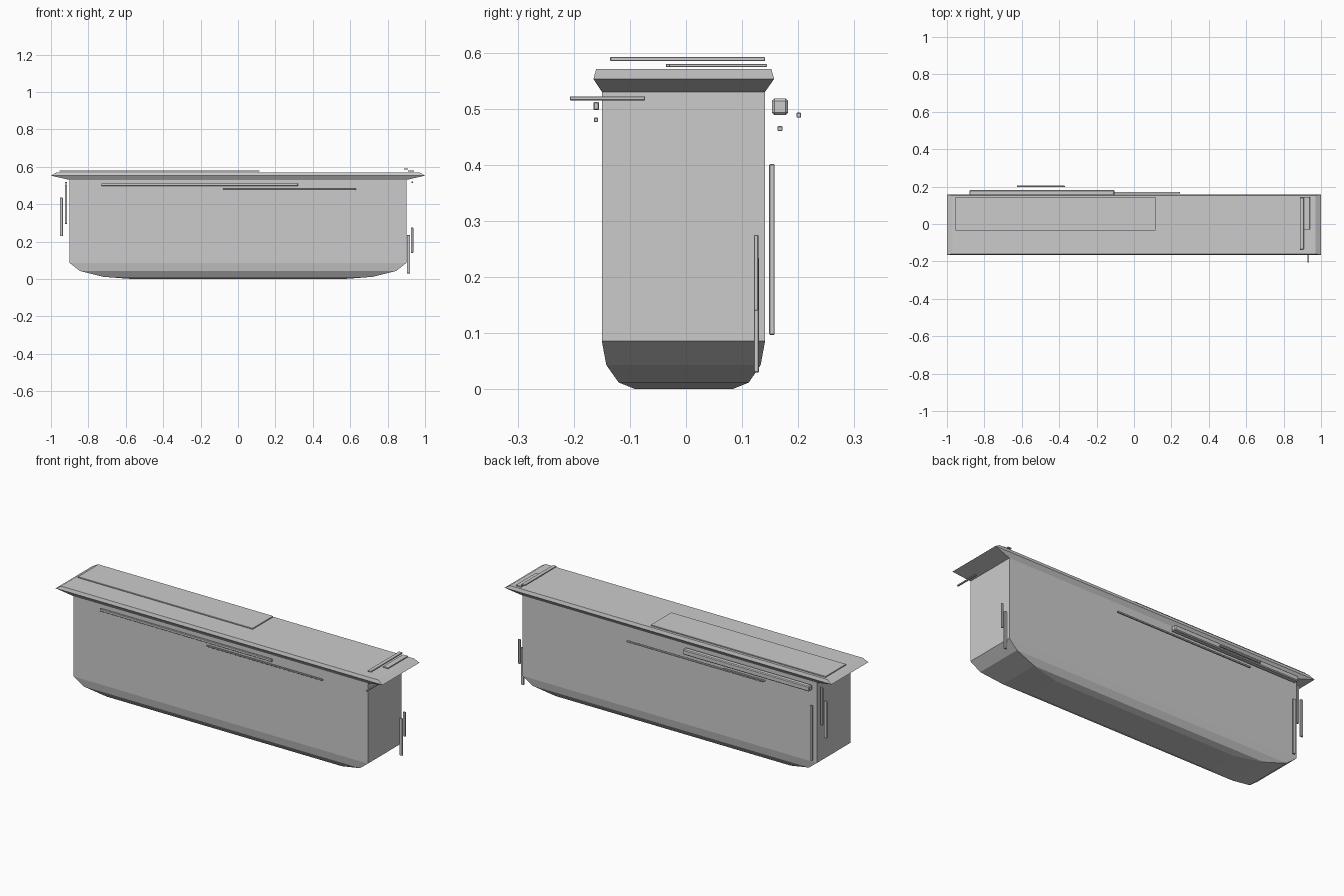
import bpy, bmesh

if "Cube" in bpy.data.objects:
    bpy.data.objects.remove(bpy.data.objects["Cube"])


def finish(name, bm):
    bmesh.ops.recalc_face_normals(bm, faces=bm.faces)
    mesh = bpy.data.meshes.new(name)
    bm.to_mesh(mesh)
    bm.free()
    obj = bpy.data.objects.new(name, mesh)
    bpy.context.collection.objects.link(obj)
    return obj


def loft(name, layers):
    """Stack rectangles (half_x, y_min, y_max, z) into a closed solid."""
    bm = bmesh.new()
    rings = [[bm.verts.new(p) for p in
              ((-hx, y0, z), (hx, y0, z), (hx, y1, z), (-hx, y1, z))]
             for hx, y0, y1, z in layers]
    for a, b in zip(rings, rings[1:]):
        for i in range(4):
            j = (i + 1) % 4
            bm.faces.new((a[i], a[j], b[j], b[i]))
    bm.faces.new(rings[0][::-1])
    bm.faces.new(rings[-1])
    return finish(name, bm)


def strip(name, xs, ys, zs):
    """Thin box spanning the given ranges, with small chamfers."""
    bm = bmesh.new()
    bmesh.ops.create_cube(bm, size=1)
    for v in bm.verts:
        v.co = [(r[0] + r[1]) / 2 + c * (r[1] - r[0])
                for r, c in zip((xs, ys, zs), v.co)]
    width = min(r[1] - r[0] for r in (xs, ys, zs)) * 0.15
    bmesh.ops.bevel(bm, geom=bm.edges[:], offset=width, segments=1,
                    affect='EDGES')
    return finish(name, bm)


# Main tub with rounded underside
loft("body", [(0.56, -0.09, 0.082, 0.0), (0.72, -0.12, 0.112, 0.012),
              (0.845, -0.142, 0.133, 0.043), (0.90, -0.15, 0.141, 0.086),
              (0.90, -0.15, 0.141, 0.53)])

# Overhanging flared lid
loft("lid", [(0.90, -0.15, 0.141, 0.53), (1.0, -0.165, 0.157, 0.553),
             (0.97, -0.16, 0.152, 0.571)])

# Thin panels on the lid
strip("lid_panel", (-0.955, 0.115), (-0.036, 0.144), (0.574, 0.580))
strip("lid_cross_strip", (0.887, 0.908), (-0.135, 0.141), (0.585, 0.592))
strip("lid_short_strip", (0.908, 0.94), (-0.03, 0.144), (0.574, 0.580))

# Front face trims
strip("front_long_trim", (-0.73, 0.32), (-0.165, -0.155), (0.498, 0.512))
strip("front_short_trim", (-0.08, 0.63), (-0.164, -0.157), (0.476, 0.484))

# Back face trims
strip("back_rail", (-0.88, -0.105), (0.153, 0.182), (0.489, 0.518))
strip("back_long_trim", (-0.59, 0.245), (0.163, 0.172), (0.460, 0.469))
strip("back_short_trim", (-0.625, -0.37), (0.197, 0.205), (0.484, 0.493))
strip("back_upright", (-0.882, -0.867), (0.148, 0.158), (0.097, 0.401))

# Uprights and small bars on the two ends
strip("left_inner_upright", (-0.926, -0.913), (0.121, 0.131), (0.295, 0.505))
strip("left_outer_upright", (-0.952, -0.936), (0.121, 0.131), (0.23, 0.435))
strip("left_under_lid_bar", (-0.925, -0.915), (-0.05, 0.09), (0.510, 0.520))
strip("right_inner_upright", (0.903, 0.92), (0.121, 0.130), (0.03, 0.235))
strip("right_outer_upright", (0.925, 0.937), (0.121, 0.129), (0.14, 0.275))
strip("right_under_lid_bar", (0.927, 0.936), (-0.207, -0.073), (0.515, 0.522))
